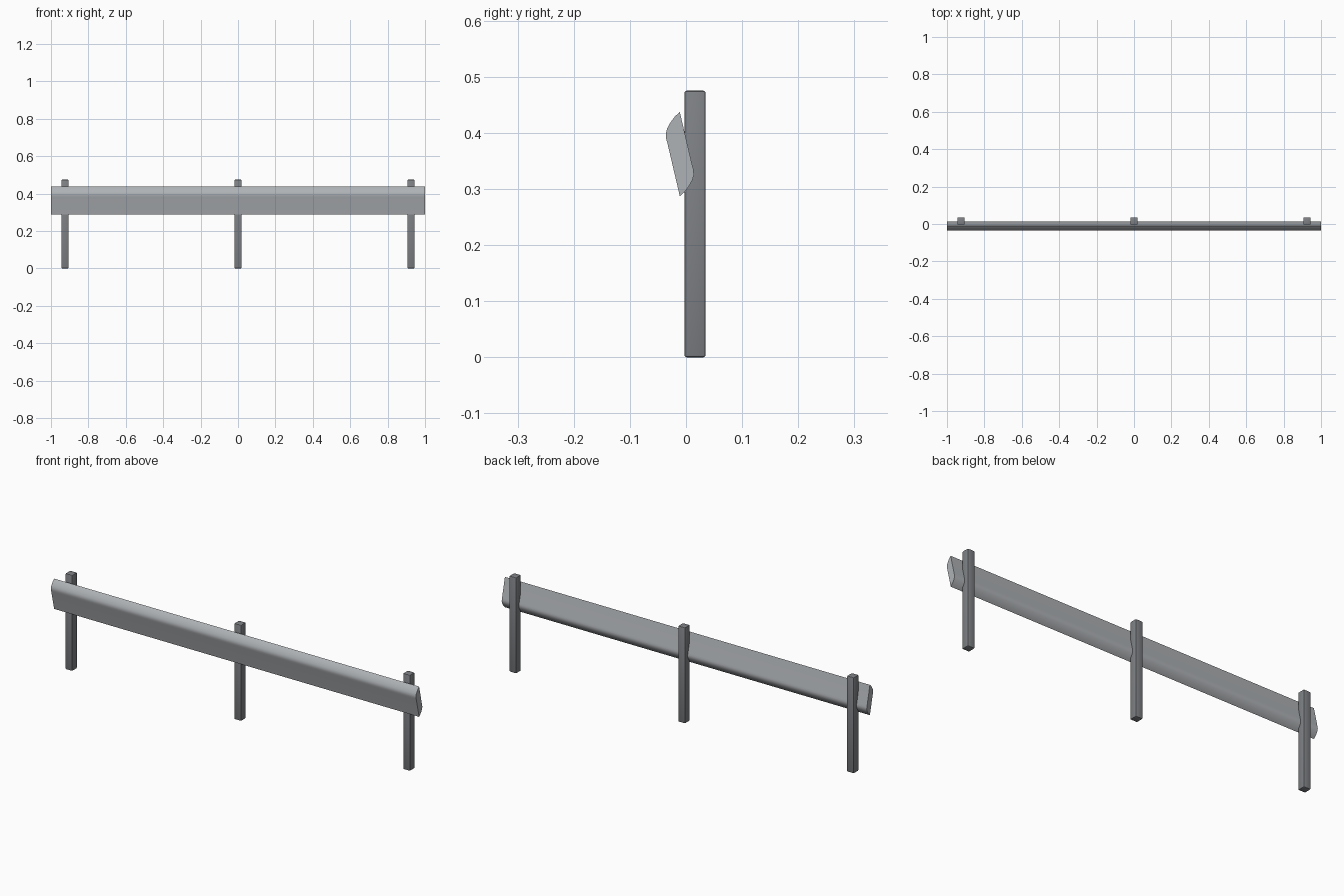
import bpy
import bmesh

cube = bpy.data.objects.get("Cube")
if cube:
    bpy.data.objects.remove(cube, do_unlink=True)


def make_material(name, colour):
    mat = bpy.data.materials.new(name)
    mat.use_nodes = True
    mat.diffuse_color = (*colour, 1)
    mat.node_tree.nodes["Principled BSDF"].inputs["Base Color"].default_value = (*colour, 1)
    return mat


def make_object(name, bm, mat):
    bmesh.ops.recalc_face_normals(bm, faces=bm.faces)
    mesh = bpy.data.meshes.new(name)
    bm.to_mesh(mesh)
    bm.free()
    mesh.materials.append(mat)
    obj = bpy.data.objects.new(name, mesh)
    bpy.context.collection.objects.link(obj)
    bpy.ops.object.select_all(action="DESELECT")
    obj.select_set(True)
    bpy.context.view_layer.objects.active = obj
    bpy.ops.object.shade_smooth_by_angle(angle=0.6)
    return obj


rail_grey = make_material("rail grey", (0.43, 0.45, 0.47))
post_grey = make_material("post grey", (0.21, 0.22, 0.235))

# Rail: rounded lobe at the front top, repeated by a half turn at the back bottom
CENTRE_Y, CENTRE_Z = -0.011, 0.362
lobe = [(0, 0.075), (-0.009, 0.067), (-0.017, 0.056), (-0.0225, 0.046),
        (-0.025, 0.037), (-0.0245, 0.028), (-0.022, 0.019)]
profile = lobe + [(-y, -z) for y, z in lobe]

bm = bmesh.new()
ring = [bm.verts.new((-1, CENTRE_Y + y, CENTRE_Z + z)) for y, z in profile]
end = bm.faces.new(ring)
extruded = bmesh.ops.extrude_face_region(bm, geom=[end], use_keep_orig=True)
moved = [v for v in extruded["geom"] if isinstance(v, bmesh.types.BMVert)]
bmesh.ops.translate(bm, verts=moved, vec=(2, 0, 0))
make_object("rail", bm, rail_grey)

# Posts: slim square bars with softened edges
POST_WIDTH, POST_HEIGHT = 0.038, 0.475
for name, x in (("right_post", -0.925), ("middle_post", 0), ("left_post", 0.925)):
    bm = bmesh.new()
    bmesh.ops.create_cube(bm, size=1)
    bmesh.ops.scale(bm, verts=bm.verts, vec=(POST_WIDTH, POST_WIDTH, POST_HEIGHT))
    bmesh.ops.translate(bm, verts=bm.verts, vec=(x, 0.016, POST_HEIGHT / 2))
    bmesh.ops.bevel(bm, geom=bm.edges[:], offset=0.004, segments=2,
                    profile=0.5, affect="EDGES")
    make_object(name, bm, post_grey)
